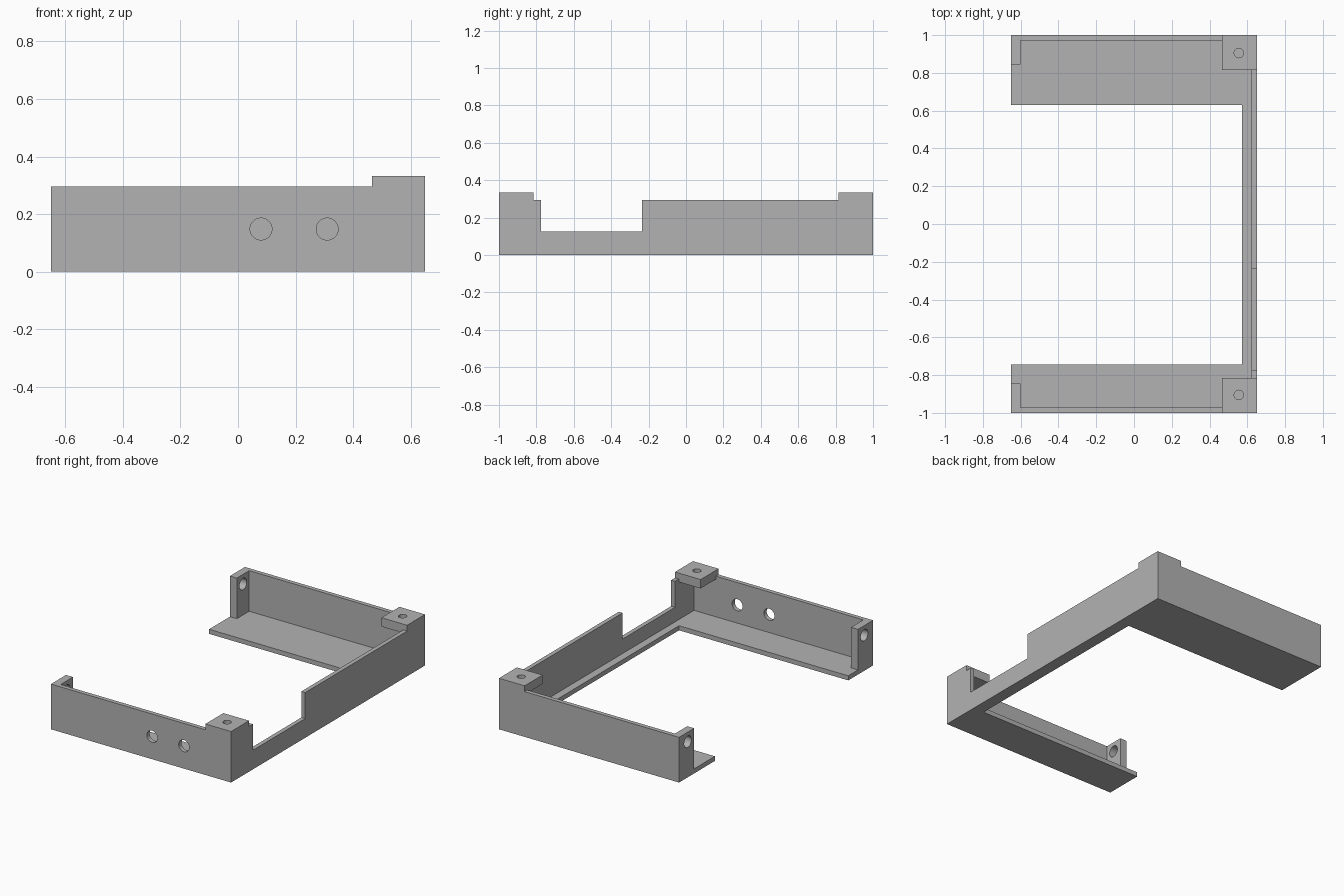
import bpy
import bmesh
from mathutils import Matrix

if "Cube" in bpy.data.objects:
    bpy.data.objects.remove(bpy.data.objects["Cube"])

grey = bpy.data.materials.new("plain grey")
grey.use_nodes = True
colour = (0.45, 0.45, 0.45, 1)
grey.diffuse_color = colour
grey.node_tree.nodes["Principled BSDF"].inputs["Base Color"].default_value = colour

X, Y, Z = 0.65, 1.0, 0.295     # outer half sizes and wall height
WALL, FLOOR = 0.028, 0.03      # sheet thicknesses
TAB_X, TAB_Y = 0.465, 0.815    # inner edges of the corner tabs
TAB_LOW, TAB_TOP = 0.275, 0.333


def place(axis, u, v, w):
    """Turn profile coordinates (u, v) and depth w into a point."""
    return {"x": (w, u, v), "y": (u, w, v), "z": (u, v, w)}[axis]


def extrude(name, axis, profile, low, high):
    bm = bmesh.new()
    face = bm.faces.new([bm.verts.new(place(axis, u, v, low)) for u, v in profile])
    grown = bmesh.ops.extrude_face_region(bm, geom=[face])["geom"]
    top = [g for g in grown if isinstance(g, bmesh.types.BMVert)]
    bmesh.ops.translate(bm, verts=top, vec=place(axis, 0, 0, high - low))
    bmesh.ops.recalc_face_normals(bm, faces=bm.faces)
    mesh = bpy.data.meshes.new(name)
    bm.to_mesh(mesh)
    bm.free()
    mesh.materials.append(grey)
    obj = bpy.data.objects.new(name, mesh)
    bpy.context.collection.objects.link(obj)
    return obj


def box(name, x, y, z):
    return extrude(name, "z", [(x[0], y[0]), (x[1], y[0]), (x[1], y[1]), (x[0], y[1])], *z)


def drill(obj, axis, centre, radius):
    """Cut a round hole through the part along one axis."""
    turn = {"x": Matrix.Rotation(1.5708, 4, "Y"),
            "y": Matrix.Rotation(1.5708, 4, "X"),
            "z": Matrix.Identity(4)}[axis]
    bpy.ops.mesh.primitive_cylinder_add(vertices=40, radius=radius, depth=0.3)
    cutter = bpy.context.object
    cutter.name = "hole_cutter"
    cutter.hide_render = True
    cutter.data.materials.append(grey)
    cutter.matrix_world = Matrix.Translation(centre) @ turn
    mod = obj.modifiers.new("hole", "BOOLEAN")
    mod.operation, mod.object, mod.solver = "DIFFERENCE", cutter, "EXACT"
    bpy.context.view_layer.objects.active = obj
    bpy.ops.object.modifier_apply(modifier=mod.name)
    bpy.data.objects.remove(cutter)
    bpy.context.view_layer.objects.active = obj
    bpy.ops.object.select_all(action="DESELECT")
    obj.select_set(True)
    bpy.ops.object.shade_smooth_by_angle(angle=0.5)


# U-shaped floor with a narrow strip along the left side
extrude("floor", "z", [(-X, -Y), (X, -Y), (X, Y), (-X, Y), (-X, 0.63), (0.572, 0.63),
                       (0.572, -0.745), (-X, -0.745)], 0, FLOOR)

# Side wall with a deep notch, lowered under the corner tabs
inner = Y - WALL
extrude("side_wall", "x", [(-inner, FLOOR), (inner, FLOOR), (inner, TAB_LOW), (TAB_Y, TAB_LOW),
                           (TAB_Y, Z), (-0.235, Z), (-0.235, 0.125), (-0.775, 0.125),
                           (-0.775, Z), (-TAB_Y, Z), (-TAB_Y, TAB_LOW), (-inner, TAB_LOW)],
        X - WALL, X)

for side, label in ((-1, "front"), (1, "back")):
    # Long wall, lowered under its corner tab
    wall = extrude(label + "_wall", "y", [(-X, FLOOR), (X, FLOOR), (X, TAB_LOW), (TAB_X, TAB_LOW),
                                          (TAB_X, Z), (-X, Z)], *sorted((side * inner, side * Y)))
    if side < 0:
        for x in (0.08, 0.31):
            drill(wall, "y", (x, -Y, 0.148), 0.038)

    # Raised corner tab with a screw hole
    tab = box(label + "_corner_tab", (TAB_X, X), sorted((side * TAB_Y, side * Y)),
              (TAB_LOW, TAB_TOP))
    drill(tab, "z", (0.555, side * 0.905, 0.3), 0.025)

    # Upright end flange with a screw hole
    flange = box(label + "_end_flange", (-X, -0.6), sorted((side * 0.845, side * inner)),
                 (FLOOR, Z))
    drill(flange, "x", (-0.625, side * 0.91, 0.232), 0.037)
